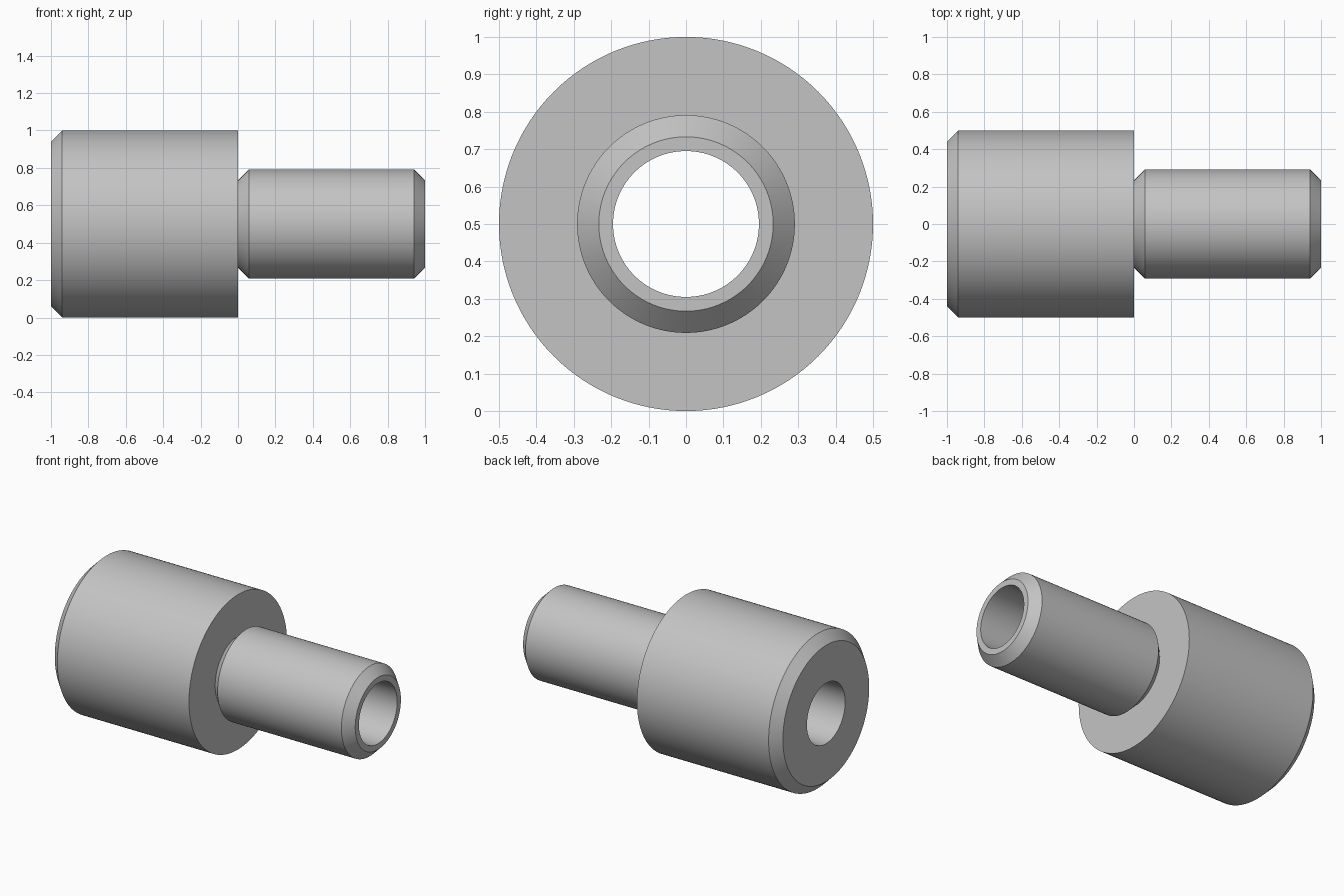
import bpy, bmesh, math
from mathutils import Vector

cube = bpy.data.objects.get("Cube")
if cube:
    bpy.data.objects.remove(cube, do_unlink=True)

SEGMENTS = 128
AXIS_HEIGHT = 0.5
BORE = 0.195

# Plain grey metal
metal = bpy.data.materials.new("grey_metal")
metal.use_nodes = True
grey = (0.55, 0.55, 0.55, 1.0)
metal.diffuse_color = grey
metal.node_tree.nodes["Principled BSDF"].inputs["Base Color"].default_value = grey


def turned_part(name, profile):
    """Revolve a closed (x, radius) profile around the x axis."""
    bm = bmesh.new()
    verts = [bm.verts.new((x, 0, r)) for x, r in profile]
    edges = [bm.edges.new((a, b)) for a, b in zip(verts, verts[1:] + verts[:1])]
    bmesh.ops.spin(bm, geom=verts + edges, cent=(0, 0, 0), axis=Vector((1, 0, 0)),
                   angle=math.tau, steps=SEGMENTS, use_duplicate=False)
    bmesh.ops.remove_doubles(bm, verts=bm.verts, dist=0.0001)
    bmesh.ops.recalc_face_normals(bm, faces=bm.faces)
    mesh = bpy.data.meshes.new(name)
    bm.to_mesh(mesh)
    bm.free()
    mesh.materials.append(metal)
    obj = bpy.data.objects.new(name, mesh)
    bpy.context.collection.objects.link(obj)
    obj.location.z = AXIS_HEIGHT
    bpy.ops.object.select_all(action="DESELECT")
    obj.select_set(True)
    bpy.context.view_layer.objects.active = obj
    bpy.ops.object.shade_smooth_by_angle(angle=math.radians(30))
    return obj


# Wide body, shoulder, undercut neck and chamfered spigot around a through bore
turned_part("stepped_sleeve", [
    (-1.0, BORE), (-1.0, 0.44), (-0.94, 0.5),
    (0.0, 0.5), (0.0, 0.233),
    (0.058, 0.291), (0.942, 0.291), (1.0, 0.233), (1.0, BORE),
])
